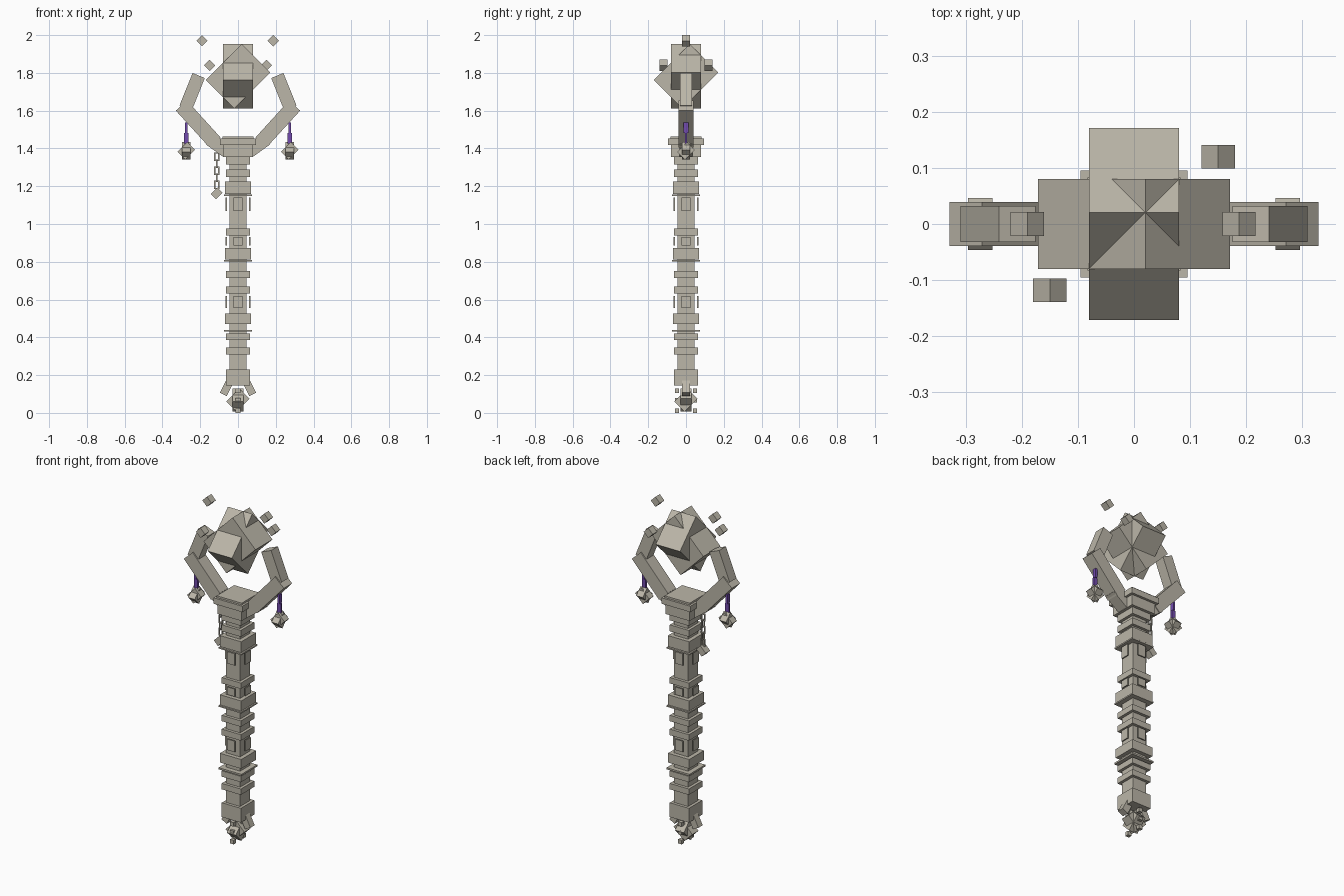
import bpy, math
from mathutils import Vector, Matrix

if "Cube" in bpy.data.objects:
    bpy.data.objects.remove(bpy.data.objects["Cube"])


def material(name, rgb):
    m = bpy.data.materials.new(name)
    m.diffuse_color = (*rgb, 1)
    m.use_nodes = True
    m.node_tree.nodes["Principled BSDF"].inputs["Base Color"].default_value = m.diffuse_color
    return m


STONE = material("warm_grey_stone", (0.50, 0.47, 0.395))
PURPLE = material("purple_cord", (0.17, 0.07, 0.42))
Q = math.radians(45)


def box(name, loc, size, rot=(0, 0, 0), mat=STONE):
    x, y, z = (s / 2 for s in size)
    verts = [(a, b, c) for c in (-z, z) for a, b in ((-x, -y), (x, -y), (x, y), (-x, y))]
    faces = [(3, 2, 1, 0), (4, 5, 6, 7)]
    faces += [(i, (i + 1) % 4, (i + 1) % 4 + 4, i + 4) for i in range(4)]
    mesh = bpy.data.meshes.new(name)
    mesh.from_pydata(verts, [], faces)
    mesh.materials.append(mat)
    ob = bpy.data.objects.new(name, mesh)
    bpy.context.collection.objects.link(ob)
    ob.location, ob.rotation_euler = loc, rot
    return ob


def beam(name, p, q, width, depth):
    """Box running from p to q in the xz plane."""
    dx, dz = q[0] - p[0], q[1] - p[1]
    return box(name, ((p[0] + q[0]) / 2, 0, (p[1] + q[1]) / 2),
               (width, depth, math.hypot(dx, dz)), (0, math.atan2(dx, dz), 0))


def crystal(name, x, z, s):
    """Two crossed tilted blocks."""
    box(name + "_side_block", (x, 0, z), (0.213 * s, 0.16 * s, 0.27 * s), (0, Q, 0))
    box(name + "_front_block", (x, 0, z), (0.16 * s, 0.213 * s, 0.27 * s), (-Q, 0, 0))


def link(name, x, z, w, h, t, turned):
    """Hollow rectangular chain link."""
    rz = math.pi / 2 if turned else 0
    for s in (-1, 1):
        off = Matrix.Rotation(rz, 3, 'Z') @ Vector((s * (w - t) / 2, 0, 0))
        box(name + "_side", off + Vector((x, 0, z)), (t, t, h), (0, 0, rz))
        box(name + "_end", (x, 0, z + s * (h - t) / 2), (w - 2 * t, t, t), (0, 0, rz))


# shaft and its bands: (bottom, top, half width)
box("shaft", (0, 0, 0.765), (0.092, 0.092, 1.22))
bands = [(0.145, 0.23, 0.063), (0.31, 0.345, 0.063), (0.385, 0.42, 0.063),
         (0.43, 0.44, 0.075), (0.47, 0.525, 0.07), (0.632, 0.668, 0.063),
         (0.715, 0.75, 0.063), (0.802, 0.81, 0.075), (0.813, 0.873, 0.07),
         (0.94, 0.975, 0.063), (1.148, 1.156, 0.075), (1.16, 1.225, 0.07),
         (1.25, 1.288, 0.063), (1.315, 1.355, 0.063)]
for a, b, h in bands:
    box("shaft_band", (0, 0, (a + b) / 2), (2 * h, 2 * h, b - a))

# raised panels on the four sides of the shaft
for a, b in ((0.555, 0.62), (0.885, 0.93), (1.07, 1.14)):
    for i in range(4):
        t = i * math.pi / 2
        box("shaft_panel", (0.063 * math.sin(t), -0.063 * math.cos(t), (a + b) / 2),
            (0.05, 0.007, b - a), (0, 0, t))

# head collar
box("collar_base", (0, 0, 1.39), (0.16, 0.16, 0.07))
box("collar_rim", (0, 0, 1.435), (0.19, 0.19, 0.035))
box("collar_top", (0, 0, 1.457), (0.165, 0.165, 0.012))

# prongs, pendants and foot claws, mirrored left and right
for s in (-1, 1):
    beam("prong_root", (s * 0.15, 1.45), (s * 0.06, 1.385), 0.07, 0.07)
    beam("prong_arm", (s * 0.30, 1.627), (s * 0.122, 1.432), 0.079, 0.078)
    beam("prong_tip", (s * 0.277, 1.615), (s * 0.208, 1.786), 0.07, 0.064)
    box("pendant_cord_upper", (s * 0.274, 0, 1.51), (0.012, 0.024, 0.055), mat=PURPLE)
    box("pendant_cord_lower", (s * 0.274, 0, 1.455), (0.024, 0.012, 0.055), mat=PURPLE)
    crystal("pendant", s * 0.274, 1.387, 0.27)
    beam("foot_claw", (s * 0.042, 0.17), (s * 0.078, 0.098), 0.04, 0.04)
    for z in (0.117, 0.067, 0.012):
        box("foot_stud", (0, s * 0.047, z), (0.024, 0.022, 0.024))

# large head crystal and foot crystal
crystal("head_crystal", 0, 1.783, 1)
crystal("foot_crystal", 0, 0.068, 0.36)

# floating cubes
for p in ((-0.19, 0, 1.97), (0.187, 0, 1.97), (0.15, 0.12, 1.84), (-0.15, -0.118, 1.84)):
    box("floating_cube", p, (0.042, 0.042, 0.042), (0, Q, 0))

# hanging chain
for i in range(5):
    link("chain_link", -0.113, 1.357 - i * 0.0375, 0.028, 0.045, 0.007, i % 2 == 1)
box("chain_weight", (-0.113, 0, 1.162), (0.038, 0.042, 0.05), (0, Q, 0))
